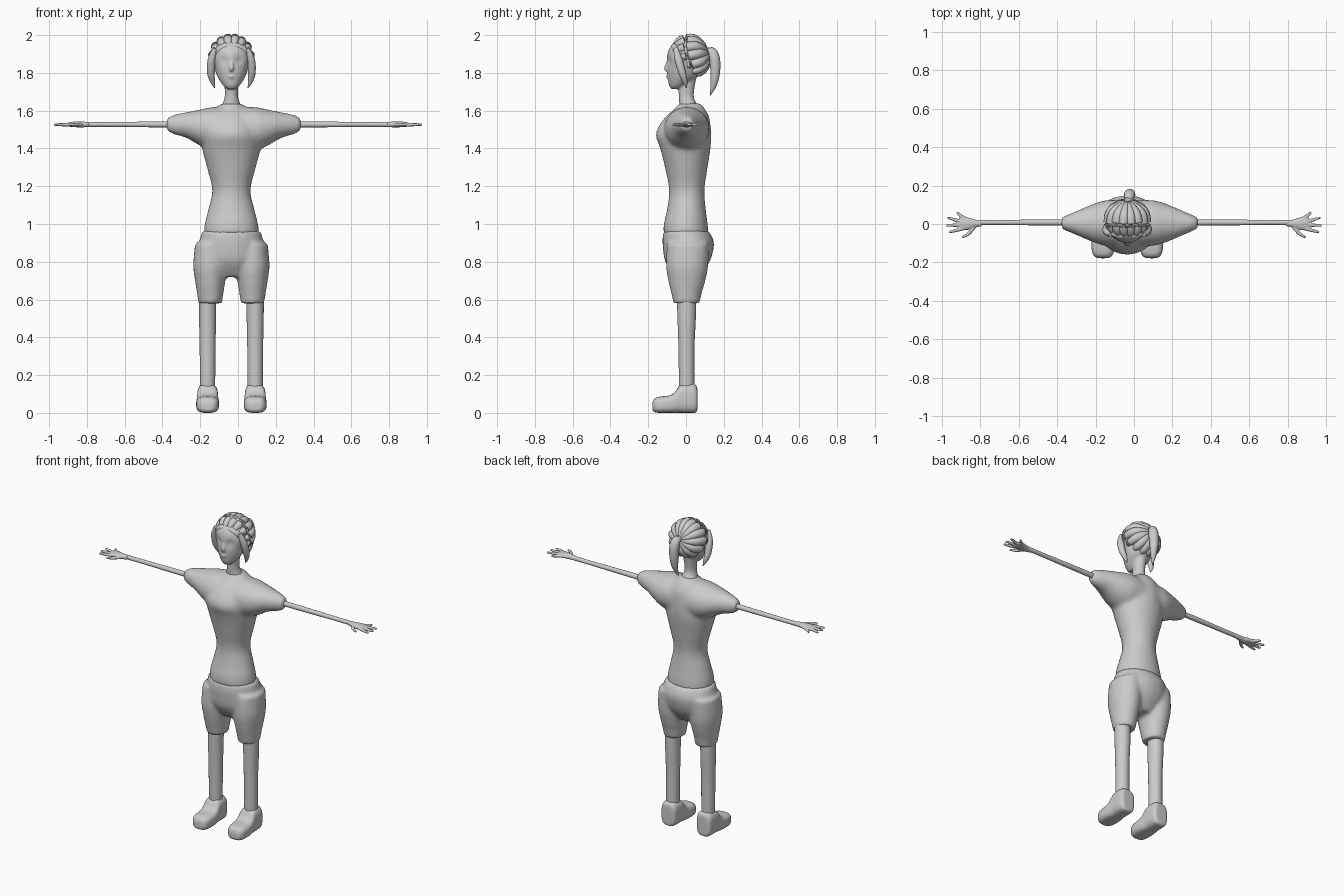
import bpy, bmesh, math
from mathutils import Vector

if "Cube" in bpy.data.objects:
    bpy.data.objects.remove(bpy.data.objects["Cube"], do_unlink=True)

MID = -0.035      # centre line of the body
SHOULDER = -0.022  # centre line of the sleeves

clay = bpy.data.materials.new("light_grey")
clay.use_nodes = True
clay.diffuse_color = (0.6, 0.6, 0.6, 1)
clay.node_tree.nodes["Principled BSDF"].inputs["Base Color"].default_value = (0.6, 0.6, 0.6, 1)


def spline(rows, steps=5):
    """Catmull-Rom interpolation through rows of numbers."""
    pts = [Vector(r) for r in rows]
    out = []
    for i in range(len(pts) - 1):
        p, q = pts[i], pts[i + 1]
        before = pts[i - 1] if i else p
        after = pts[i + 2] if i + 2 < len(pts) else q
        for k in range(steps):
            t = k / steps
            m, n = (q - before) / 2, (after - p) / 2
            out.append(p + m * t + (3 * (q - p) - 2 * m - n) * t ** 2
                       + (2 * (p - q) + m + n) * t ** 3)
    return out + [pts[-1]]


def loft(bm, axis, rows, centre=0.0, power=1.0, sides=24):
    """Closed body of oval rings; row = position, half width, low edge, high edge."""
    order = {"z": (0, 1, 2), "y": (0, 2, 1), "x": (1, 2, 0)}[axis]
    rings = []
    for t, half, low, high in spline(rows):
        ring = []
        for k in range(sides):
            a = math.tau * k / sides
            c, s = math.cos(a), math.sin(a)
            co = [0, 0, 0]
            co[order[0]] = centre + half * math.copysign(abs(c) ** power, c)
            co[order[1]] = (low + high) / 2 + (high - low) / 2 * math.copysign(abs(s) ** power, s)
            co[order[2]] = t
            ring.append(bm.verts.new(co))
        rings.append(ring)
    for r, s in zip(rings, rings[1:]):
        for k in range(sides):
            j = (k + 1) % sides
            bm.faces.new((r[k], r[j], s[j], s[k]))
    bm.faces.new(rings[0])
    bm.faces.new(rings[-1])


def tube(bm, rows, sides=10, squash=1.0):
    """Tapered tube; row = x, y, z, radius."""
    path = spline(rows, 4)
    rings = []
    for i, p in enumerate(path):
        d = (path[min(i + 1, len(path) - 1)] - path[max(i - 1, 0)]).xyz.normalized()
        u = d.cross(Vector((0, 1, 0.2))).normalized()
        v = d.cross(u) * squash
        rings.append([bm.verts.new(p.xyz + (u * math.cos(a) + v * math.sin(a)) * p.w)
                      for a in (math.tau * k / sides for k in range(sides))])
    for r, s in zip(rings, rings[1:]):
        for k in range(sides):
            j = (k + 1) % sides
            bm.faces.new((r[k], r[j], s[j], s[k]))
    bm.faces.new(rings[0])
    bm.faces.new(rings[-1])


def finish(name, bm, voxel=0, relax=4):
    """Turn the bmesh into a smooth object, optionally fusing its shells."""
    bmesh.ops.recalc_face_normals(bm, faces=bm.faces)
    me = bpy.data.meshes.new(name)
    bm.to_mesh(me)
    bm.free()
    me.materials.append(clay)
    ob = bpy.data.objects.new(name, me)
    bpy.context.collection.objects.link(ob)
    bpy.ops.object.select_all(action="DESELECT")
    ob.select_set(True)
    bpy.context.view_layer.objects.active = ob
    bpy.ops.object.shade_smooth_by_angle(angle=math.radians(50))
    if voxel:
        fuse = ob.modifiers.new("fuse", "REMESH")
        fuse.mode, fuse.voxel_size, fuse.use_smooth_shade = "VOXEL", voxel, True
        soft = ob.modifiers.new("soften", "SMOOTH")
        soft.factor, soft.iterations = 0.5, relax
    return ob


# Shirt: waisted torso fused with wide tapering sleeves
bm = bmesh.new()
loft(bm, "z", [(.945, .146, -.12, .12), (1, .142, -.118, .115), (1.08, .122, -.1, .105),
               (1.18, .102, -.09, .098), (1.3, .13, -.112, .115), (1.4, .155, -.137, .13),
               (1.48, .155, -.16, .133), (1.56, .13, -.115, .125), (1.61, .085, -.06, .1),
               (1.64, .05, -.04, .075)], MID)
half_sleeve = [(.355, .03, 1.495, 1.56), (.32, .045, 1.475, 1.578), (.25, .075, 1.455, 1.592),
               (.17, .107, 1.41, 1.608), (.1, .12, 1.39, 1.62)]
sleeves = [(SHOULDER - r[0], *r[1:]) for r in half_sleeve]
sleeves += [(SHOULDER + r[0], *r[1:]) for r in reversed(half_sleeve)]
loft(bm, "x", sleeves, 0.005)
finish("shirt", bm, 0.012, 8)

# Shorts: hips fused with two loose legs
bm = bmesh.new()
loft(bm, "z", [(.965, .152, -.118, .118), (.93, .165, -.124, .14), (.88, .172, -.123, .148),
               (.8, .165, -.11, .125), (.72, .1, -.06, .07)], MID)
for s in (-1, 1):
    for rows in [[(.9, .08, -.1, .12), (.78, .09, -.106, .118), (.69, .079, -.092, .1),
                  (.64, .071, -.08, .085), (.58, .062, -.066, .072)]]:
        loft(bm, "z", rows, MID + s * 0.112)
finish("shorts", bm, 0.011, 5)

# Legs and shoes
for s, side in ((-1, "right"), (1, "left")):
    x = MID + s * 0.126
    bm = bmesh.new()
    loft(bm, "z", [(.66, .046, -.05, .055), (.5, .045, -.045, .052), (.35, .042, -.04, .045),
                   (.12, .04, -.037, .044)], x)
    finish(side + "_leg", bm)
    bm = bmesh.new()
    loft(bm, "y", [(-.178, .025, .015, .05), (-.168, .045, .004, .075), (-.14, .058, 0, .086),
                   (-.09, .061, 0, .092), (-.06, .059, 0, .108), (-.03, .056, 0, .148),
                   (.02, .055, 0, .156), (.05, .05, 0, .15), (.06, .038, .01, .135)], x, 0.65)
    finish(side + "_shoe", bm, 0.008, 2)

    # Arm, then palm and fingers as one hand
    bm = bmesh.new()
    loft(bm, "x", [(s * d, r, 1.527 - r, 1.527 + r) for d, r in
                   ((.3, .016), (.5, .015), (.7, .013), (.82, .014))], 0.008, sides=14)
    finish(side + "_arm", bm)
    bm = bmesh.new()
    loft(bm, "x", [(s * .79, .013, 1.514, 1.54), (s * .83, .022, 1.511, 1.543),
                   (s * .87, .034, 1.513, 1.542), (s * .905, .034, 1.516, 1.536)], 0.002, sides=16)
    fingers = [((.83, -.015), (.86, -.05), (.893, -.07)), ((.88, -.02), (.92, -.032), (.962, -.043)),
               ((.88, -.005), (.93, -.006), (.975, -.008)), ((.88, .01), (.925, .02), (.97, .034)),
               ((.87, .022), (.9, .042), (.92, .062))]
    for joints in fingers:
        tube(bm, [(s * fx, fy, 1.526, r) for (fx, fy), r in zip(joints, (.011, .0095, .006))], 8)
    finish(side + "_hand", bm, 0.004, 2)

# Head with neck, nose, lips and eye hollows
bm = bmesh.new()
loft(bm, "z", [(1.715, .022, -.078, -.035), (1.735, .045, -.09, 0), (1.78, .074, -.098, .06),
               (1.83, .09, -.1, .085), (1.88, .1, -.102, .095), (1.93, .095, -.088, .095),
               (1.965, .066, -.055, .07), (1.98, .02, -.01, .02)], MID, sides=40)
for v in bm.verts:
    for s in (-1, 1):
        d = (v.co - Vector((MID + s * 0.038, -0.09, 1.865))).length
        v.co.y += 0.011 * math.exp(-(d / 0.024) ** 2)
tube(bm, [(MID, -.088, 1.875, .008), (MID, -.102, 1.84, .01), (MID, -.104, 1.822, .013),
          (MID, -.095, 1.81, .008)])
tube(bm, [(MID - .02, -.088, 1.778, .004), (MID, -.097, 1.78, .009), (MID + .02, -.088, 1.778, .004)])
loft(bm, "z", [(1.58, .07, -.03, .075), (1.63, .05, -.035, .06), (1.67, .036, -.038, .042),
               (1.72, .036, -.04, .045), (1.8, .045, -.04, .06)], MID)
finish("head", bm, 0.006, 3)

# Hair: strands swept from the hairline back to a knot
CENTRE = Vector((MID, 0.015, 1.883))
RADII = Vector((0.1, 0.096, 0.1))
KNOT = Vector((0, 1, 0.2)).normalized()


def hairline(a):
    return Vector((math.sin(a), -0.45 - 0.85 * math.cos(a), math.cos(a))).normalized()


def on_skull(d, r):
    return (*(CENTRE + d * RADII), r)


bm = bmesh.new()
count = 14
for k in range(count):
    start = hairline(math.tau * (k + 0.5) / count)
    tube(bm, [on_skull(start.slerp(KNOT, t), r) for t, r in
              ((0, .014), (.2, .024), (.5, .027), (.8, .018), (1, .008))])
finish("hair_strands", bm)

# Rolled band of hair over the forehead
bm = bmesh.new()
for s in (-1, 1):
    tube(bm, [on_skull(hairline(s * a), r) for a, r in
              ((-.1, .008), (.3, .017), (.8, .02), (1.3, .02), (1.8, .012))])
finish("forehead_hair", bm)

# Loose side locks and ponytail
bm = bmesh.new()
for s in (-1, 1):
    tube(bm, [(MID + s * dx, y, z, r) for dx, y, z, r in
              ((.085, -.055, 1.93, .012), (.104, -.04, 1.87, .021), (.108, -.02, 1.8, .02),
               (.1, -.005, 1.755, .013), (.088, .003, 1.72, .002))])
finish("side_locks", bm)
bm = bmesh.new()
tube(bm, [(MID, .095, 1.9, .014), (MID + .006, .13, 1.915, .024), (MID + .012, .15, 1.88, .03),
          (MID + .012, .155, 1.81, .027), (MID + .01, .147, 1.74, .018), (MID, .128, 1.68, .002)])
finish("ponytail", bm)
